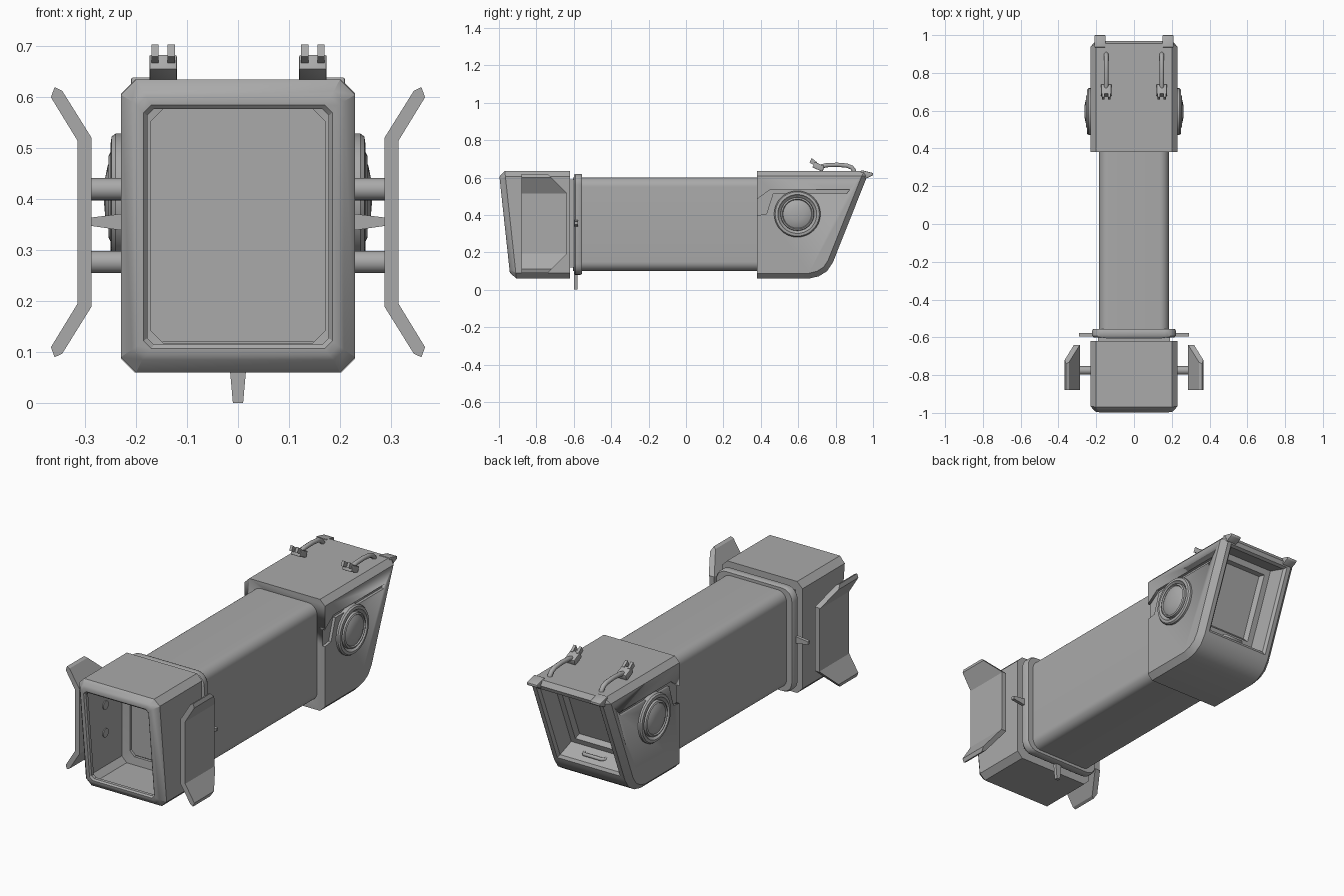
import bpy, bmesh, math
from mathutils import Vector

if "Cube" in bpy.data.objects:
    bpy.data.objects.remove(bpy.data.objects["Cube"], do_unlink=True)

GREY = (0.40, 0.40, 0.40, 1)
mat = bpy.data.materials.new("plain_grey")
mat.use_nodes = True
mat.diffuse_color = GREY
mat.node_tree.nodes["Principled BSDF"].inputs["Base Color"].default_value = GREY


def finish(name, bm, angle=35):
    """Turn a bmesh into a shaded, coloured object."""
    bmesh.ops.recalc_face_normals(bm, faces=bm.faces)
    me = bpy.data.meshes.new(name)
    bm.to_mesh(me)
    bm.free()
    me.materials.append(mat)
    ob = bpy.data.objects.new(name, me)
    bpy.context.collection.objects.link(ob)
    bpy.ops.object.select_all(action='DESELECT')
    ob.select_set(True)
    bpy.context.view_layer.objects.active = ob
    bpy.ops.object.shade_smooth_by_angle(angle=math.radians(angle))
    return ob


def ring(hw, z0, z1, r, y, slope=0.0, n=4):
    """Rounded rectangle in xz; y leans with height by slope."""
    pts = []
    corners = [(hw - r, z1 - r), (r - hw, z1 - r), (r - hw, z0 + r), (hw - r, z0 + r)]
    for q, (cx, cz) in enumerate(corners):
        for i in range(n + 1):
            a = math.pi / 2 * (q + i / n)
            z = cz + r * math.sin(a)
            pts.append((cx + r * math.cos(a), y + slope * (z - 0.35), z))
    return pts


def loft(name, rings, cyclic=False, angle=35):
    bm = bmesh.new()
    vs = [[bm.verts.new(p) for p in r] for r in rings]
    n = len(vs[0])
    pairs = list(zip(vs, vs[1:])) + ([(vs[-1], vs[0])] if cyclic else [])
    for a, b in pairs:
        for i in range(n):
            j = (i + 1) % n
            bm.faces.new((a[i], a[j], b[j], b[i]))
    if not cyclic:
        bm.faces.new(vs[0])
        bm.faces.new(vs[-1])
    return finish(name, bm, angle)


def prism_bm(pts, axis, a, b):
    """Extrude a 2D outline along axis 0 (x), 1 (y) or 2 (z)."""
    bm = bmesh.new()

    def put(p, h):
        c = list(p)
        c.insert(axis, h)
        return bm.verts.new(c)
    lo, hi = [put(p, a) for p in pts], [put(p, b) for p in pts]
    bm.faces.new(lo)
    bm.faces.new(hi)
    for i in range(len(pts)):
        j = (i + 1) % len(pts)
        bm.faces.new((lo[i], lo[j], hi[j], hi[i]))
    bmesh.ops.recalc_face_normals(bm, faces=bm.faces)
    return bm


def prism(name, pts, axis, a, b, bevel=0.0):
    bm = prism_bm(pts, axis, a, b)
    if bevel:
        bmesh.ops.bevel(bm, geom=bm.edges[:], offset=bevel, segments=2, profile=0.5, affect='EDGES')
    return finish(name, bm)


def lathe_x(name, profile, y, z, s, n=40):
    """Turn (radius, x) points about an axis parallel to x."""
    rings = [[(s * x, y + r * math.cos(2 * math.pi * i / n), z + r * math.sin(2 * math.pi * i / n))
              for i in range(n)] for r, x in profile]
    return loft(name, rings)


def pipe(name, pts, radius):
    cu = bpy.data.curves.new(name, 'CURVE')
    cu.dimensions = '3D'
    cu.bevel_depth, cu.bevel_resolution, cu.use_fill_caps = radius, 3, True
    sp = cu.splines.new('POLY')
    sp.points.add(len(pts) - 1)
    for p, c in zip(sp.points, pts):
        p.co = (*c, 1)
    tmp = bpy.data.objects.new(name + "_path", cu)
    bpy.context.collection.objects.link(tmp)
    bpy.context.view_layer.update()
    bm = bmesh.new()
    bm.from_mesh(tmp.evaluated_get(bpy.context.evaluated_depsgraph_get()).to_mesh())
    bpy.data.objects.remove(tmp, do_unlink=True)
    return finish(name, bm, 50)


# Main tube
loft("main_tube", [ring(0.185, 0.10, 0.60, 0.05, y, n=8) for y in (-0.605, 0.40)])

# Collar with pointed tabs
loft("collar", [ring(w, a, b, r, y, n=6) for w, a, b, r, y in (
    (0.18, 0.105, 0.595, 0.05, -0.60), (0.215, 0.085, 0.615, 0.055, -0.60),
    (0.222, 0.08, 0.62, 0.06, -0.592), (0.222, 0.08, 0.62, 0.06, -0.565),
    (0.215, 0.085, 0.615, 0.055, -0.555), (0.18, 0.105, 0.595, 0.05, -0.555))], cyclic=True)
prism("bottom_tab", [(-0.018, 0.09), (-0.01, 0), (0.01, 0), (0.018, 0.09)], 1, -0.598, -0.58)

# Front hood: hollow shell with a leaning, bevelled mouth
S = -0.108
loft("front_hood", [
    ring(0.23, 0.06, 0.635, 0.03, -0.62, n=1),
    ring(0.23, 0.06, 0.635, 0.03, -0.938, S, n=1),
    ring(0.208, 0.085, 0.612, 0.02, -0.964, S, n=1),
    ring(0.198, 0.094, 0.602, 0.018, -0.970, S, n=1),
    ring(0.185, 0.107, 0.585, 0.015, -0.970, S, n=1),
    ring(0.178, 0.115, 0.577, 0.013, -0.962, S, n=1),
    ring(0.178, 0.115, 0.577, 0.013, -0.945, S, n=1),
    ring(0.215, 0.078, 0.617, 0.028, -0.925, S, n=1),
    ring(0.215, 0.078, 0.617, 0.028, -0.64, n=1),
    ring(0.172, 0.118, 0.577, 0.025, -0.635, n=1),
    ring(0.172, 0.118, 0.577, 0.025, -0.62, n=1)], cyclic=True, angle=30)
prism("hood_link", [(-0.19, 0.12), (0.19, 0.12), (0.19, 0.59), (-0.19, 0.59)], 1, -0.622, -0.598)

# Rear head: bevelled side profile with a recessed window in the sloping face
side = [(0.38, 0.06), (0.66, 0.06), (0.71, 0.072), (0.755, 0.10), (0.785, 0.145),
        (0.97, 0.61), (0.955, 0.635), (0.38, 0.635)]
bm = prism_bm(side, 0, -0.23, 0.23)
outline = [e for e in bm.edges
           if abs(e.verts[0].co.x - e.verts[1].co.x) < 1e-4
           and not all(v.co.y < 0.39 for v in e.verts)]
bmesh.ops.bevel(bm, geom=outline, offset=0.028, segments=1, affect='EDGES')
bm.normal_update()
slope_dir = Vector((0, 0.93, -0.37))
win = max(bm.faces, key=lambda f: f.calc_area() * (f.normal.dot(slope_dir) > 0.98))
for thick, depth in ((0.022, 0), (0.012, -0.012), (0.012, -0.085), (0.03, 0), (0.012, -0.025)):
    bmesh.ops.inset_region(bm, faces=[win], thickness=thick, depth=depth, use_even_offset=True)
head = finish("rear_head", bm, 30)

# Side grooves cut into the head
groove = [(0.36, 0.395), (0.43, 0.405), (0.465, 0.515), (0.86, 0.515), (0.875, 0.535),
          (0.45, 0.535), (0.36, 0.47)]
for s in (1, -1):
    cutter = finish("groove_cutter", prism_bm(groove, 0, s * 0.216, s * 0.30))
    cutter.hide_render = True
    mod = head.modifiers.new("groove", 'BOOLEAN')
    mod.operation, mod.solver, mod.object = 'DIFFERENCE', 'EXACT', cutter
    bpy.context.view_layer.objects.active = head
    bpy.ops.object.modifier_apply(modifier=mod.name)
    bpy.data.objects.remove(cutter, do_unlink=True)

# Small handle at the foot of the window
pipe("window_handle", [(-0.06, 0.70, 0.21), (-0.06, 0.745, 0.20), (-0.05, 0.76, 0.205),
                       (0.05, 0.76, 0.205), (0.06, 0.745, 0.20), (0.06, 0.70, 0.21)], 0.009)

# Paired parts
fin_half = [(0.315, 0.16), (0.367, 0.245), (0.36, 0.265), (0.345, 0.258), (0.287, 0.165)]
for s, tag in ((1, "left"), (-1, "right")):
    # Bent fin with clipped rear corners, on two struts
    up = [(s * x, 0.355 + z) for x, z in fin_half]
    down = [(x, 0.71 - z) for x, z in reversed(up)]
    bm = prism_bm(up + down, 1, -0.88, -0.64)
    for k in (1, -1):
        cut = bmesh.ops.bisect_plane(bm, geom=bm.verts[:] + bm.edges[:] + bm.faces[:],
                                     plane_co=(0, -0.64, 0.355 + k * 0.165),
                                     plane_no=(0, 1, k), clear_outer=True)
        rim = [e for e in cut["geom_cut"] if isinstance(e, bmesh.types.BMEdge)]
        bmesh.ops.holes_fill(bm, edges=rim)
    finish(tag + "_fin", bm, 20)
    for i, z in enumerate((0.42, 0.277)):
        lathe_x(f"{tag}_strut_{i + 1}", [(0.022, 0.21), (0.022, 0.295)], -0.775, z, s, 20)

    # Collar side tab
    prism(tag + "_tab", [(s * x, z) for x, z in ((0.2, 0.375), (0.2, 0.335), (0.29, 0.348), (0.29, 0.364))],
          1, -0.595, -0.578)

    # Round side lamp: stepped ring and dome
    lathe_x(tag + "_lamp", [(0.124, 0.215), (0.124, 0.24), (0.118, 0.248), (0.104, 0.25),
                            (0.098, 0.24), (0.09, 0.236), (0.088, 0.25), (0.08, 0.254),
                            (0.076, 0.248), (0.06, 0.256), (0.035, 0.261), (0.01, 0.263)],
            0.595, 0.405, s)

    # Top clip with two prongs, and its curved grab rail
    x = s * 0.147
    prism(tag + "_clip", [(0.675, 0.655), (0.73, 0.63), (0.74, 0.66), (0.69, 0.684)],
          0, x - 0.027, x + 0.027, 0.003)
    for i, d in enumerate((-0.016, 0.016)):
        prism(f"{tag}_prong_{i + 1}", [(0.66, 0.68), (0.672, 0.704), (0.70, 0.682), (0.695, 0.66)],
              0, x + d - 0.007, x + d + 0.007)
    pipe(tag + "_rail", [(x, y, z) for y, z in ((0.72, 0.658), (0.75, 0.666), (0.81, 0.668), (0.86, 0.664),
                                                (0.885, 0.654), (0.897, 0.64), (0.90, 0.625))], 0.012)

    # Rear corner bracket
    prism(tag + "_bracket", [(0.935, 0.60), (0.965, 0.595), (1.0, 0.612), (1.0, 0.624), (0.935, 0.64)],
          0, s * 0.15, s * 0.21, 0.004)
